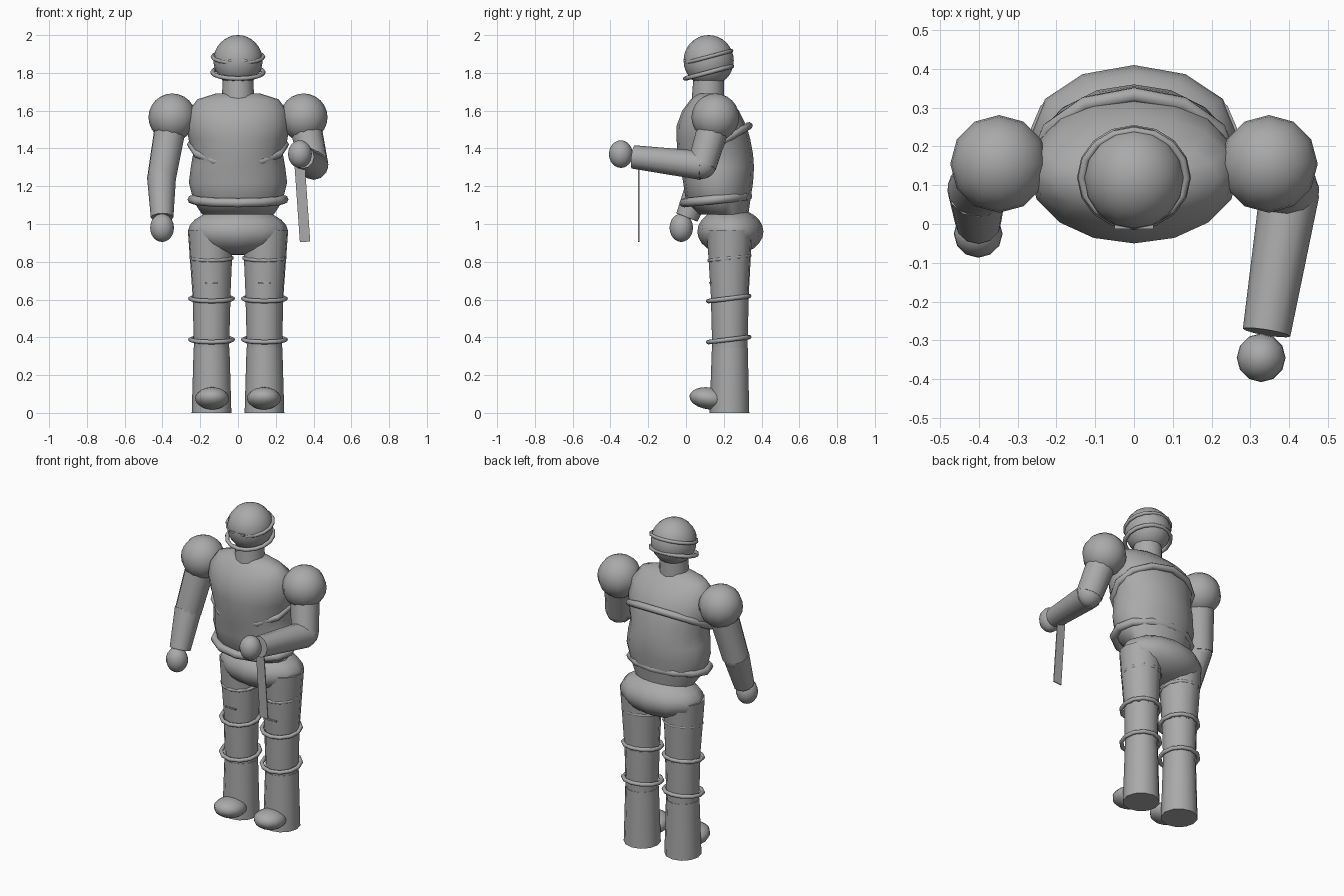
import bpy, bmesh
from math import cos, sin, pi, radians
from mathutils import Matrix, Vector

cube = bpy.data.objects.get("Cube")
if cube:
    bpy.data.objects.remove(cube, do_unlink=True)

grey = bpy.data.materials.new("plain grey")
grey.use_nodes = True
grey.diffuse_color = (0.4, 0.4, 0.4, 1)
grey.node_tree.nodes["Principled BSDF"].inputs["Base Color"].default_value = (0.4, 0.4, 0.4, 1)


def finish(name, bm, matrix=Matrix(), angle=45):
    """Turn a bmesh into a smooth object with sharp edges kept."""
    bmesh.ops.recalc_face_normals(bm, faces=bm.faces)
    bm.transform(matrix)
    mesh = bpy.data.meshes.new(name)
    bm.to_mesh(mesh)
    bm.free()
    mesh.materials.append(grey)
    mesh.shade_smooth()
    mesh.set_sharp_from_angle(angle=radians(angle))
    obj = bpy.data.objects.new(name, mesh)
    bpy.context.collection.objects.link(obj)
    return obj


def ball(name, centre, radii, segments=12, tilt=0):
    bm = bmesh.new()
    bmesh.ops.create_uvsphere(bm, u_segments=segments, v_segments=segments, radius=1)
    place = Matrix.Translation(centre) @ Matrix.Rotation(radians(tilt), 4, 'X')
    finish(name, bm, place @ Matrix.Diagonal((*radii, 1)), 60)


def limb(name, start, end, r_start, r_end, segments=12):
    start, end = Vector(start), Vector(end)
    axis = end - start
    bm = bmesh.new()
    bmesh.ops.create_cone(bm, cap_ends=True, segments=segments, radius1=r_start,
                          radius2=r_end, depth=axis.length)
    turn = axis.to_track_quat('Z', 'Y').to_matrix().to_4x4()
    finish(name, bm, Matrix.Translation((start + end) / 2) @ turn)


def box(name, centre, size, roll=0):
    bm = bmesh.new()
    bmesh.ops.create_cube(bm, size=1)
    place = Matrix.Translation(centre) @ Matrix.Rotation(radians(roll), 4, 'Y')
    finish(name, bm, place @ Matrix.Diagonal((*size, 1)))


def skin(bm, rings, closed=False):
    """Join neighbouring vertex loops with quads."""
    pairs = list(zip(rings, rings[1:]))
    if closed:
        pairs.append((rings[-1], rings[0]))
    for a, b in pairs:
        n = len(a)
        for i in range(n):
            bm.faces.new((a[i], a[(i + 1) % n], b[(i + 1) % n], b[i]))


def band(name, centre, rx, ry, thick, tilt, segments=12, sides=8):
    """Oval ring of round section, its back raised by tilt."""
    bm = bmesh.new()
    rings = []
    for i in range(segments):
        a = 2 * pi * i / segments
        rings.append([bm.verts.new(((rx + thick * cos(t)) * cos(a),
                                    (ry + thick * cos(t)) * sin(a), thick * sin(t)))
                      for t in (2 * pi * k / sides for k in range(sides))])
    skin(bm, rings, closed=True)
    finish(name, bm, Matrix.Translation(centre) @ Matrix.Rotation(radians(tilt), 4, 'X'), 70)


# Torso: oval sections as height, y centre, half width, half depth
sections = [(1.05, .20, .19, .13), (1.12, .17, .235, .17), (1.22, .17, .26, .185),
            (1.3, .165, .25, .195), (1.37, .155, .238, .2), (1.45, .145, .262, .195),
            (1.52, .135, .272, .185), (1.6, .13, .26, .15), (1.66, .12, .215, .095),
            (1.69, .12, .12, .06)]
bm = bmesh.new()
loops = [[bm.verts.new((rx * cos(a), cy + ry * sin(a), z))
          for a in (pi * k / 8 for k in range(16))] for z, cy, rx, ry in sections]
skin(bm, loops)
bm.faces.new(loops[0])
bm.faces.new(loops[-1])
finish("torso", bm, angle=60)

ball("pelvis", (0, .235, .96), (.265, .175, .125))
band("chest_band", (0, .16, 1.42), .25, .2, .02, 30)
band("belt", (0, .158, 1.13), .243, .17, .024, 6)

# Neck, head and helmet rings
limb("neck", (0, .115, 1.62), (0, .12, 1.78), .088, .08)
ball("head", (0, .12, 1.865), (.13, .133, .135), 16)
band("upper_head_ring", (0, .12, 1.885), .135, .125, .01, 15, 16)
band("lower_head_ring", (0, .12, 1.803), .135, .128, .012, 15, 16)
box("visor_plate", (0, -.006, 1.865), (.1, .015, .012))

# Legs, mirrored left and right
for side, s in (("left", 1), ("right", -1)):
    x = s * .14
    limb(side + "_thigh", (s * .145, .23, .97), (x, .232, .6), .122, .1)
    limb(side + "_knee", (x, .232, .6), (x, .232, .34), .1, .093)
    limb(side + "_shin", (x, .232, .345), (x, .23, 0), .095, .105)
    ball(side + "_foot", (s * .137, .12, .077), (.09, .102, .058), tilt=-8)
    box(side + "_knee_plate", (x, .128, .69), (.07, .012, .008))
    band(side + "_thigh_ring", (x, .23, .82), .108, .108, .01, 7)
    band(side + "_knee_ring", (x, .226, .605), .112, .109, .012, 7)
    band(side + "_shin_ring", (x, .226, .388), .112, .109, .012, 7)
    ball(side + "_shoulder", (s * .348, .155, 1.565), (.126, .126, .126))

# Right arm hanging down
limb("right_upper_arm", (-.355, .15, 1.53), (-.405, .09, 1.24), .085, .077)
limb("right_forearm", (-.405, .09, 1.25), (-.402, .005, 1.035), .077, .06)
ball("right_elbow", (-.405, .09, 1.24), (.074, .074, .074))
ball("right_hand", (-.402, -.025, .98), (.063, .062, .075))

# Left arm bent forward
limb("left_upper_arm", (.355, .15, 1.53), (.402, .085, 1.31), .085, .077)
limb("left_forearm", (.402, .085, 1.31), (.342, -.28, 1.355), .077, .062)
ball("left_elbow", (.402, .085, 1.315), (.076, .076, .076))
ball("left_hand", (.328, -.345, 1.37), (.063, .063, .073))

# Flat blade below the left hand
box("blade", (.34, -.25, 1.12), (.055, .006, .43), -4)
